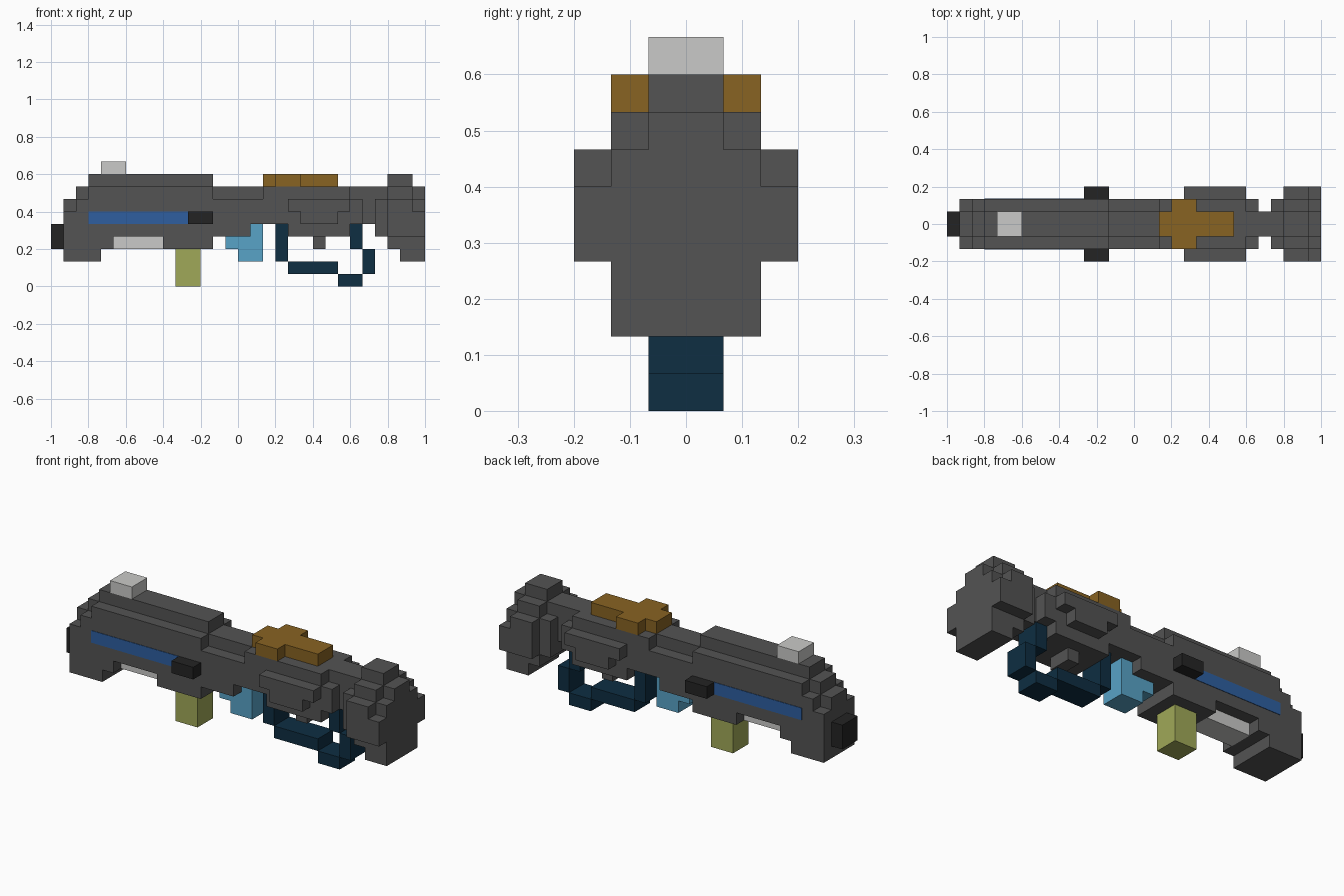
import bpy, bmesh
from mathutils import Matrix

if "Cube" in bpy.data.objects:
    bpy.data.objects.remove(bpy.data.objects["Cube"])

U = 1 / 15  # one block of the model


def material(name, r, g, b):
    lin = lambda c: c / 255 / 12.92 if c < 11 else ((c / 255 + 0.055) / 1.055) ** 2.4
    m = bpy.data.materials.new(name)
    m.diffuse_color = (lin(r), lin(g), lin(b), 1)
    m.use_nodes = True
    m.node_tree.nodes["Principled BSDF"].inputs["Base Color"].default_value = m.diffuse_color
    return m


grey = material("dark grey", 83, 83, 83)
pale = material("pale grey", 202, 202, 200)
black = material("black", 36, 36, 36)
blue = material("blue", 46, 95, 160)
olive = material("olive green", 160, 169, 88)
sky = material("sky blue", 88, 163, 199)
navy = material("navy", 14, 46, 66)
bronze = material("bronze", 136, 99, 34)


def part(name, mat, boxes):
    """boxes: (half width, x0, x1, z0, z1) in blocks, centred on y = 0."""
    bm = bmesh.new()
    for half, x0, x1, z0, z1 in boxes:
        m = (Matrix.Translation(((x0 + x1) / 2 * U, 0, (z0 + z1) / 2 * U))
             @ Matrix.Diagonal(((x1 - x0) * U, 2 * half * U, (z1 - z0) * U, 1)))
        bmesh.ops.create_cube(bm, size=1, matrix=m)
    me = bpy.data.meshes.new(name)
    bm.to_mesh(me)
    bm.free()
    me.materials.append(mat)
    ob = bpy.data.objects.new(name, me)
    bpy.context.collection.objects.link(ob)
    return ob


# front barrel with stepped nose, top ridge and underside lip
part("barrel", grey, [
    (2, -14, -13, 2, 6), (1, -14, -13, 6, 7),
    (2, -13, -12, 2, 7), (1, -13, -12, 7, 8),
    (2, -12, -11, 2, 8), (2, -11, -10, 3, 8),
    (2, -10, -6, 4, 8), (2, -6, -2, 3, 8),
    (1, -12, -2, 8, 9)])
part("muzzle", black, [(1, -15, -14, 3, 5)])
part("front_sight", pale, [(1, -11, -9, 9, 10)])
part("under_plate", pale, [(1, -10, -6, 3, 4)])
part("side_stripes", blue, [(2.04, -12, -4, 5, 6)])
part("side_knobs", black, [(3, -4, -2, 5, 6)])
part("front_grip", olive, [(1, -5, -3, 0, 3)])

# middle receiver with bulging side panels and a narrow neck
part("receiver", grey, [
    (2, -2, 1, 4, 7), (2, 1, 2, 5, 7), (1, -2, 2, 7, 8),
    (2, 2, 4, 5, 8), (2, 4, 9, 4, 8),
    (2, 9, 10, 5, 7), (1, 9, 10, 7, 8)])
part("side_panels", grey, [(3, 4, 9, 6, 7), (3, 5, 8, 5, 6)])
part("neck", grey, [(1, 10, 11, 5, 8)])
part("trigger", grey, [(1, 6, 7, 3, 4)])
part("top_lever", bronze, [(1, 2, 3, 8, 9), (2, 3, 5, 8, 9), (1, 5, 8, 8, 9)])
part("magazine_catch", sky, [(1, -1, 0, 3, 4), (1, 0, 1, 2, 4), (1, 1, 2, 2, 5)])

# handle loop under the receiver
part("handle_loop", navy, [
    (1, 3, 4, 2, 5), (1, 4, 8, 1, 2), (1, 8, 10, 0, 1),
    (1, 10, 11, 1, 3), (1, 9, 10, 3, 5)])

# rounded shoulder stock
part("stock", grey, [
    (2, 11, 12, 4, 7), (1, 11, 12, 7, 8),
    (2, 12, 13, 3, 4), (2, 13, 14, 2, 4),
    (3, 12, 14, 4, 7), (2, 12, 14, 7, 8), (1, 12, 14, 8, 9),
    (2, 14, 15, 2, 4), (3, 14, 15, 4, 6), (2, 14, 15, 6, 7), (1, 14, 15, 7, 8)])
